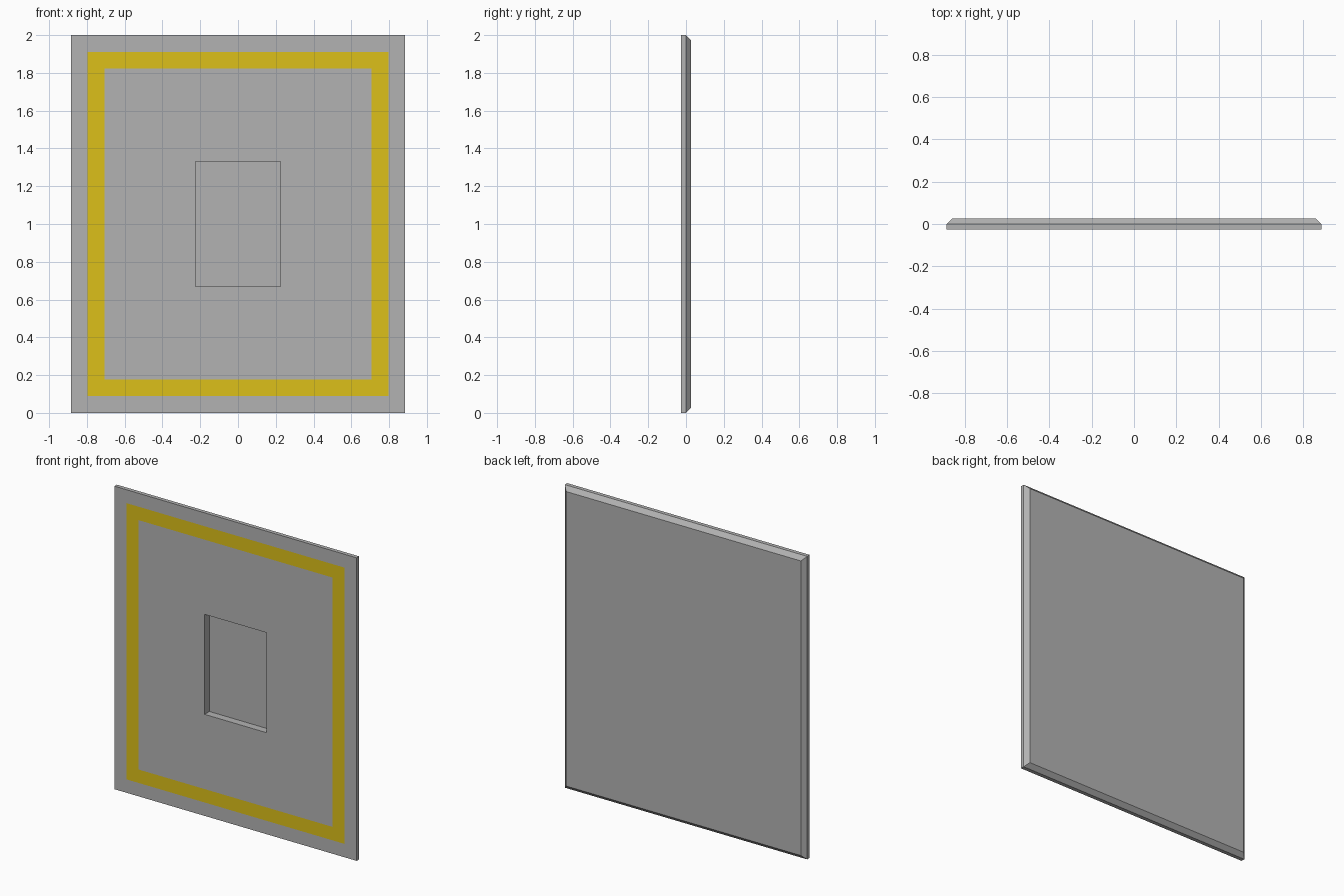
import bpy
import bmesh

if "Cube" in bpy.data.objects:
    bpy.data.objects.remove(bpy.data.objects["Cube"])

# Yellow paint for the border stripe
yellow = bpy.data.materials.new("yellow_paint")
yellow.diffuse_color = (0.72, 0.53, 0.01, 1)
yellow.use_nodes = True
yellow.node_tree.nodes["Principled BSDF"].inputs["Base Color"].default_value = yellow.diffuse_color
grey = bpy.data.materials.new("panel_grey")
grey.diffuse_color = (0.45, 0.45, 0.45, 1)
grey.use_nodes = True
grey.node_tree.nodes["Principled BSDF"].inputs["Base Color"].default_value = grey.diffuse_color

W, H, T = 0.885, 1.0, 0.026   # half width, half height, half thickness
B = 0.0885                    # border and stripe width
C = 0.028                     # back chamfer inset

# Rectangular loops from the back, round the rim, over the front, into the recess
rings = [
    (W - C, H - C, T),            # back edge of chamfer
    (W, H, 0),                    # rim
    (W, H, -T),                   # front edge
    (W - B, H - B, -T),           # stripe outside
    (W - 2 * B, H - 2 * B, -T),   # stripe inside
    (0.225, 0.33, -T),            # recess mouth
    (0.225, 0.33, T - 0.002),     # recess floor
]
STRIPE = 3

bm = bmesh.new()
loops = [[bm.verts.new((sx * hx, y, H + sz * hz))
          for sx, sz in ((-1, -1), (1, -1), (1, 1), (-1, 1))]
         for hx, hz, y in rings]
for i, (a, b) in enumerate(zip(loops, loops[1:])):
    for k in range(4):
        n = (k + 1) % 4
        face = bm.faces.new((a[k], a[n], b[n], b[k]))
        face.material_index = 1 if i == STRIPE else 0

# Back face and recess floor
bm.faces.new(loops[0])
bm.faces.new(loops[-1])
bmesh.ops.recalc_face_normals(bm, faces=bm.faces)

mesh = bpy.data.meshes.new("wall_panel")
bm.to_mesh(mesh)
bm.free()
mesh.materials.append(grey)
mesh.materials.append(yellow)
panel = bpy.data.objects.new("wall_panel", mesh)
bpy.context.collection.objects.link(panel)
